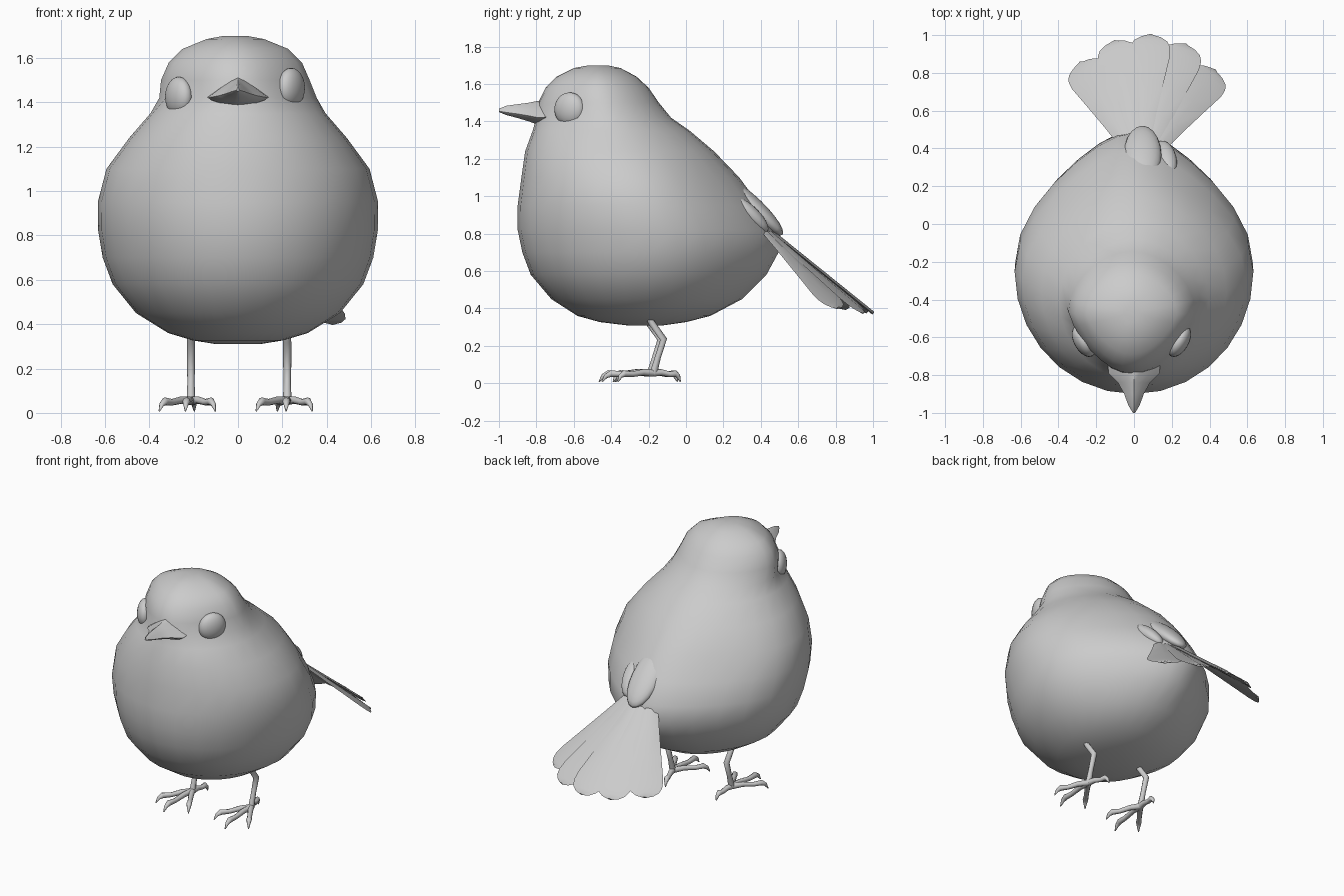
import bpy, bmesh, math
from mathutils import Vector, Matrix

cube = bpy.data.objects.get("Cube")
if cube:
    bpy.data.objects.remove(cube, do_unlink=True)

grey = bpy.data.materials.new("plain grey")
grey.use_nodes = True
grey.diffuse_color = (0.6, 0.6, 0.6, 1)
grey.node_tree.nodes["Principled BSDF"].inputs["Base Color"].default_value = (0.6, 0.6, 0.6, 1)


def finish(name, bm, angle=60):
    bmesh.ops.recalc_face_normals(bm, faces=bm.faces)
    mesh = bpy.data.meshes.new(name)
    bm.to_mesh(mesh)
    bm.free()
    mesh.materials.append(grey)
    ob = bpy.data.objects.new(name, mesh)
    bpy.context.collection.objects.link(ob)
    bpy.ops.object.select_all(action='DESELECT')
    ob.select_set(True)
    bpy.context.view_layer.objects.active = ob
    bpy.ops.object.shade_smooth_by_angle(angle=math.radians(angle))
    return ob


def loft(name, rings, angle=60):
    """Skin closed rings of points and cap both ends."""
    bm = bmesh.new()
    loops = [[bm.verts.new(p) for p in ring] for ring in rings]
    n = len(loops[0])
    for a, b in zip(loops, loops[1:]):
        for i in range(n):
            j = (i + 1) % n
            bm.faces.new((a[i], a[j], b[j], b[i]))
    bm.faces.new(loops[0])
    bm.faces.new(loops[-1])
    return finish(name, bm, angle)


def ellipsoid(name, centre, radii, rotation):
    bm = bmesh.new()
    bmesh.ops.create_uvsphere(bm, u_segments=20, v_segments=12, radius=1)
    matrix = Matrix.Translation(centre) @ rotation @ Matrix.Diagonal((*radii, 1))
    bmesh.ops.transform(bm, matrix=matrix, verts=bm.verts)
    return finish(name, bm)


def tube(name, points, radii, sides=8):
    """Tapered tube through the points."""
    points = [Vector(p) for p in points]
    rings = []
    for i, p in enumerate(points):
        d = (points[min(i + 1, len(points) - 1)] - points[max(i - 1, 0)]).normalized()
        side = d.cross(Vector((1, 0, 0))).normalized()
        other = d.cross(side)
        rings.append([p + radii[i] * (side * math.cos(a) + other * math.sin(a))
                      for a in (math.tau * k / sides for k in range(sides))])
    return loft(name, rings)


# Body and head: height, front y, back y, half width
profile = [
    (0.31, -0.32, -0.12, 0.10), (0.327, -0.46, 0.0, 0.205), (0.36, -0.58, 0.13, 0.315),
    (0.45, -0.72, 0.30, 0.46), (0.58, -0.83, 0.43, 0.565), (0.70, -0.875, 0.495, 0.61),
    (0.82, -0.90, 0.48, 0.63), (0.95, -0.90, 0.395, 0.632), (1.10, -0.88, 0.285, 0.593),
    (1.24, -0.86, 0.15, 0.49), (1.35, -0.82, 0.02, 0.395), (1.42, -0.80, -0.08, 0.355),
    (1.50, -0.79, -0.145, 0.335), (1.58, -0.75, -0.20, 0.30), (1.64, -0.69, -0.265, 0.24),
    (1.685, -0.60, -0.35, 0.13), (1.70, -0.52, -0.42, 0.05)]
SIDES = 28
rings = []
for z, front, back, half in profile:
    taper = 0.38 if 0.5 < z < 1.2 else 0.12
    face = 0.27 if z > 1.38 else 0.0
    lean = -0.012 if z > 1.45 else 0.0
    ring = []
    for k in range(SIDES):
        a = math.tau * k / SIDES
        s = math.sin(a)
        pinch = 1 - taper * s * s if s > 0 else 1 + face * s
        ring.append((lean + half * math.cos(a) * pinch,
                     (front + back) / 2 + s * (back - front) / 2, z))
    rings.append(ring)
loft("body", rings, 80)

# Eyes, with the head tilted a little to one side
for name, side, x, z in (("left_eye", 1, 0.24, 1.465), ("right_eye", -1, -0.267, 1.425)):
    turn = Matrix.Rotation(-side * math.radians(30), 4, 'Z')
    ellipsoid(name, (x, -0.622, z), (0.05, 0.09, 0.09), turn)

# Beak: y, half width, ridge height, corner height, underside height
rings = []
for y, half, top, mid, low in [
        (-0.72, 0.14, 1.515, 1.425, 1.385), (-0.79, 0.135, 1.51, 1.42, 1.382),
        (-0.84, 0.085, 1.50, 1.43, 1.40), (-0.90, 0.052, 1.492, 1.44, 1.418),
        (-0.96, 0.03, 1.484, 1.448, 1.434), (-1.0, 0.006, 1.468, 1.455, 1.45)]:
    ring = []
    for k in range(16):
        a = math.tau * k / 16
        c, s = math.cos(a), math.sin(a)
        rise = (top - mid) * s ** 2 if s > 0 else (low - mid) * abs(s) ** 1.3
        ring.append((half * c * abs(c) ** 0.6, y, mid + rise))
    rings.append(ring)
loft("beak", rings, 50)

# Tail: overlapping round-ended feathers fanned out below the rump
tips = [(-0.28, 0.85, 0.39), (-0.10, 0.965, 0.375), (0.09, 1.0, 0.372),
        (0.275, 0.95, 0.378), (0.43, 0.815, 0.405)]
for i, tip in enumerate(tips):
    base = Vector((-0.03 + 0.04 * i, 0.40, 0.855 - 0.006 * abs(i - 2)))
    tip = Vector(tip)
    along = tip - base
    # Outer feathers droop to either side of the middle one
    across = Vector((1, 0, -0.25 * (i - 2)))
    across = (across - along * across.dot(along) / along.length_squared).normalized()
    up = across.cross(along).normalized()
    rings = []
    for t, w in [(0, 0.03), (0.3, 0.055), (0.6, 0.085), (0.82, 0.108), (0.9, 0.105),
                 (0.95, 0.088), (0.985, 0.053), (1, 0.015)]:
        p = base + along * t + up * (0.003 * (2 - i))
        rings.append([p - across * w, p + up * 0.012, p + across * w, p - up * 0.006])
    loft("tail_feather_%d" % (i + 1), rings, 40)

# Rump lobe and folded wing tips over the tail root
slope = Matrix.Rotation(math.radians(-44), 4, 'X')
ellipsoid("rump_cover", (0.045, 0.365, 0.94), (0.1, 0.21, 0.05), slope)
for name, side, x in (("left_wing_tip", 1, 0.165), ("right_wing_tip", -1, -0.085)):
    turn = Matrix.Rotation(side * math.radians(14), 4, 'Z') @ slope
    ellipsoid(name, (x, 0.345, 0.90), (0.06, 0.13, 0.045), turn)

# Legs and feet
for name, side, x, y in (("left", 1, 0.222, 0.0), ("right", -1, -0.212, -0.015)):
    tube(name + "_leg",
         [(x, y - 0.22, 0.40), (x, y - 0.185, 0.325), (x, y - 0.12, 0.235),
          (x, y - 0.15, 0.14), (x, y - 0.175, 0.05)],
         [0.018, 0.018, 0.019, 0.016, 0.02])
    toes = {"outer": (0.128, -0.19), "middle": (0.01, -0.275),
            "inner": (-0.125, -0.2), "back": (-0.03, 0.145)}
    for toe, (dx, dy) in toes.items():
        path = [(x + (side * dx - 0.015) * t, y - 0.175 + dy * t, z) for t, z in
                [(0, 0.055), (0.3, 0.058), (0.6, 0.048), (0.82, 0.052), (0.92, 0.038), (1, 0.008)]]
        tube(name + "_" + toe + "_toe", path, [0.02, 0.017, 0.015, 0.018, 0.012, 0.003])
